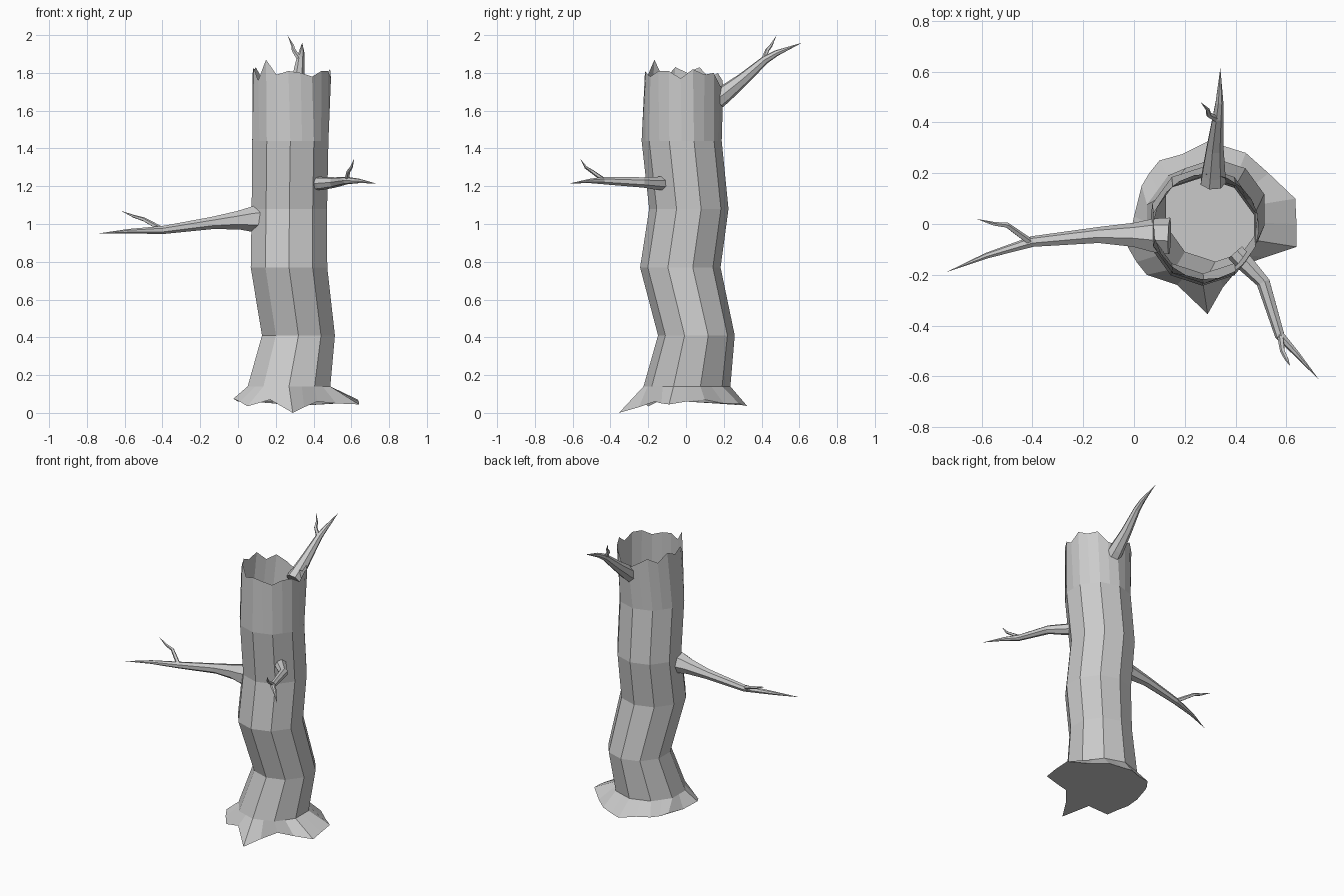
import bpy
import math
from mathutils import Vector

if "Cube" in bpy.data.objects:
    bpy.data.objects.remove(bpy.data.objects["Cube"], do_unlink=True)

bark = bpy.data.materials.new("grey_bark")
bark.use_nodes = True
GREY = (0.6, 0.6, 0.6, 1)
bark.diffuse_color = GREY
bark.node_tree.nodes["Principled BSDF"].inputs["Base Color"].default_value = GREY


def loft(name, rings, cap_start=True, tip=None):
    """Skin a list of equal rings, with an optional start cap and pointed tip."""
    n = len(rings[0])
    verts = [p for ring in rings for p in ring]
    faces = []
    for k in range(len(rings) - 1):
        for i in range(n):
            j = (i + 1) % n
            faces.append((k * n + i, k * n + j, (k + 1) * n + j, (k + 1) * n + i))
    if cap_start:
        faces.append(tuple(reversed(range(n))))
    if tip is not None:
        last = len(verts) - n
        verts.append(tip)
        faces += [(last + i, last + (i + 1) % n, len(verts) - 1) for i in range(n)]
    mesh = bpy.data.meshes.new(name)
    mesh.from_pydata(verts, [], faces)
    mesh.materials.append(bark)
    obj = bpy.data.objects.new(name, mesh)
    bpy.context.collection.objects.link(obj)
    return obj


def corner(x, y, r, k, turn=0):
    a = math.radians(-90 + 36 * k + turn)
    return Vector((x + r * math.cos(a), y + r * math.sin(a), 0))


def trunk_ring(x, y, z, r):
    """Ten-sided ring with a midpoint on every side."""
    ring = []
    for k in range(10):
        a, b = corner(x, y, r, k), corner(x, y, r, k + 1)
        ring += [(a.x, a.y, z), ((a.x + b.x) / 2, (a.y + b.y) / 2, z)]
    return ring


def branch(name, path, sides=7):
    """Tapering tube along (x, y, z, radius) points, ending in a sharp tip."""
    pts = [Vector(p[:3]) for p in path]
    rings = []
    for i, p in enumerate(path[:-1]):
        d = (pts[i + 1] - pts[max(i - 1, 0)]).normalized()
        u = d.cross(Vector((0, 0, 1))).normalized()
        v = u.cross(d)
        rings.append([pts[i] + p[3] * (u * math.cos(t) + v * math.sin(t))
                      for t in (-math.tau * s / sides for s in range(sides))])
    return loft(name, rings, tip=pts[-1])


# Spreading roots: outline of the foot, counter-clockwise from the front spike
roots = [(.29, -.355, 0), (.35, -.25, .03), (.42, -.165, .06), (.52, -.13, .05),
         (.64, -.09, .045), (.64, 0, .06), (.635, .1, .07), (.53, .2, .05),
         (.44, .28, .05), (.36, .305, .04), (.29, .325, .035), (.19, .275, .05),
         (.1, .25, .06), (.06, .2, .06), (.03, .15, .07), (0, .03, .06),
         (-.025, -.09, .075), (.01, -.15, .06), (.05, -.2, .035), (.17, -.24, .07)]

# Broken rim heights, same order
rim_z = [1.81, 1.80, 1.78, 1.81, 1.81, 1.77, 1.82, 1.79, 1.80, 1.73,
         1.72, 1.76, 1.80, 1.77, 1.83, 1.80, 1.83, 1.76, 1.87, 1.79]
rim = [(*corner(.285, -.01, .208, i / 2, -5).xy, z) for i, z in enumerate(rim_z)]

# Hollow trunk, open at the top and closed underneath
bends = [(.27, .005, .14, .23), (.32, .055, .41, .203), (.27, -.03, .77, .213),
         (.272, .015, 1.08, .21), (.277, -.023, 1.44, .212)]
loft("trunk", [roots] + [trunk_ring(*b) for b in bends] + [rim])

# Long branch and its twig
branch("right_branch", [(.14, -.05, 1.03, .075), (.08, -.048, 1.025, .07),
                        (0, -.045, 1.02, .05), (-.14, -.045, 1.005, .033),
                        (-.4, -.07, .968, .022), (-.58, -.125, .962, .012),
                        (-.74, -.19, .95, 0)])
branch("right_twig", [(-.41, -.07, .975, .014), (-.5, -.005, 1.025, .011),
                      (-.55, 0, 1.04, .008), (-.62, .02, 1.07, 0)], 5)

# Short front branch and its twig
branch("left_branch", [(.4, -.11, 1.215, .038), (.44, -.155, 1.215, .036),
                       (.51, -.23, 1.22, .028), (.575, -.44, 1.23, .02),
                       (.64, -.51, 1.228, .012), (.73, -.615, 1.215, 0)])
branch("left_twig", [(.575, -.43, 1.23, .013), (.585, -.5, 1.28, .01),
                     (.6, -.53, 1.3, .008), (.615, -.56, 1.345, 0)], 5)

# Upper back branch and its twig
branch("back_branch", [(.31, .165, 1.66, .052), (.312, .2, 1.685, .048),
                       (.318, .3, 1.765, .035), (.33, .42, 1.87, .022),
                       (.336, .48, 1.905, .016), (.34, .615, 1.96, 0)])
branch("back_twig", [(.33, .41, 1.865, .014), (.295, .43, 1.92, .011),
                     (.29, .45, 1.945, .008), (.262, .48, 2, 0)], 5)
